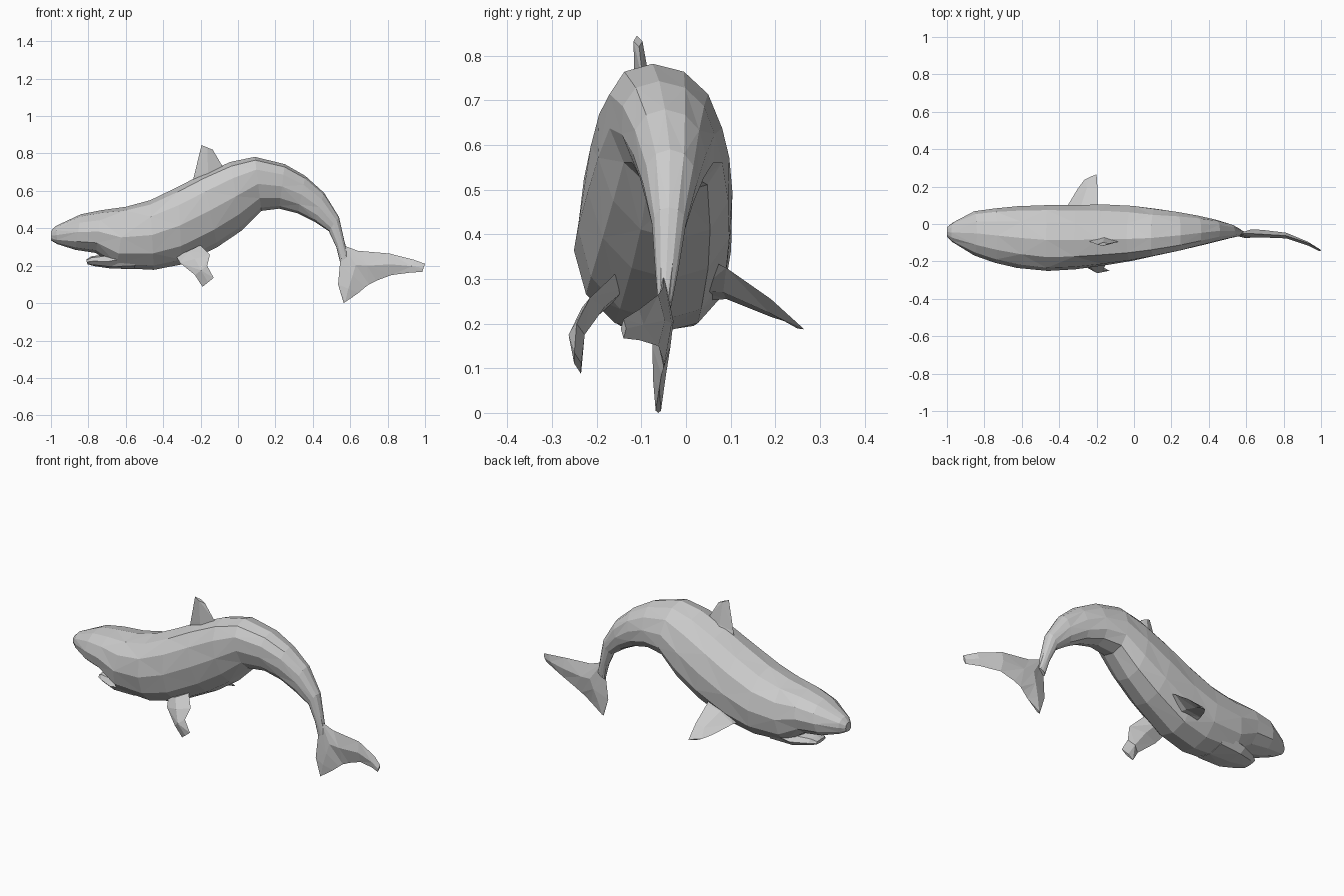
import bpy, bmesh, math
from mathutils import Vector


def loft(name, stations, sides, side=(0, 1, 0), power=1.0):
    """Skin rings; a station is (edge point, opposite edge point, half thickness)."""
    bm = bmesh.new()
    side = Vector(side).normalized()
    rings = []
    for a, b, half in stations:
        a, b = Vector(a), Vector(b)
        mid, arm = (a + b) / 2, (a - b) / 2
        ring = []
        for i in range(sides):
            t = 2 * math.pi * i / sides
            c, s = math.cos(t), math.sin(t)
            c = math.copysign(abs(c) ** power, c)
            s = math.copysign(abs(s) ** power, s)
            ring.append(bm.verts.new(mid + arm * c + side * half * s))
        rings.append(ring)
    for k, (r, q) in enumerate(zip(rings, rings[1:])):
        for i in range(sides):
            j = (i + 1) % sides
            # alternate the diagonals for a faceted skin
            if (i + k) % 2:
                bm.faces.new((r[i], r[j], q[j]))
                bm.faces.new((r[i], q[j], q[i]))
            else:
                bm.faces.new((r[i], r[j], q[i]))
                bm.faces.new((r[j], q[j], q[i]))
    bm.faces.new(rings[0])
    bm.faces.new(rings[-1])
    bmesh.ops.recalc_face_normals(bm, faces=bm.faces)
    mesh = bpy.data.meshes.new(name)
    bm.to_mesh(mesh)
    bm.free()
    obj = bpy.data.objects.new(name, mesh)
    bpy.context.collection.objects.link(obj)
    return obj


# Body: back x, z, belly x, z, half width, centre y, roll of the ridge
body = [
    (-1.0, .385, -1.0, .335, .025, -.043, 0),
    (-.975, .412, -.965, .315, .052, -.045, 0),
    (-.84, .475, -.87, .285, .118, -.05, 0),
    (-.73, .497, -.76, .268, .145, -.062, 0),
    (-.60, .515, -.65, .188, .165, -.07, .005),
    (-.47, .55, -.45, .178, .176, -.075, .01),
    (-.32, .622, -.30, .207, .172, -.07, .015),
    (-.19, .69, -.11, .30, .162, -.058, .025),
    (-.04, .755, .02, .388, .147, -.05, .03),
    (.09, .782, .125, .493, .126, -.045, .03),
    (.25, .743, .22, .505, .104, -.04, .02),
    (.36, .68, .32, .48, .082, -.037, .01),
    (.46, .59, .41, .435, .06, -.036, 0),
    (.54, .46, .485, .385, .038, -.038, 0),
    (.567, .34, .525, .30, .026, -.043, 0),
    (.59, .25, .545, .22, .014, -.048, 0),
]
loft("body", [((ax, cy - r, az), (bx, cy + r, bz), w)
              for ax, az, bx, bz, w, cy, r in body], 12, power=.92)

# Lower jaw, slightly open below the snout
jaw = [(-.812, .232, -.805, .208, .045), (-.785, .25, -.77, .198, .07),
       (-.70, .262, -.68, .185, .11), (-.55, .32, -.55, .182, .12)]
loft("lower_jaw", [((ax, -.065, az), (bx, -.065, bz), w)
                   for ax, az, bx, bz, w in jaw], 8, power=.85)

# Back fin
loft("dorsal_fin", [((-.25, -.085, .62), (-.06, -.085, .69), .028),
                    ((-.235, -.095, .68), (-.085, -.095, .735), .02),
                    ((-.195, -.11, .845), (-.135, -.105, .82), .01)], 4)

# Side fins, posed differently
loft("near_flipper", [((-.33, -.16, .25), (-.20, -.16, .31), .028),
                      ((-.31, -.20, .215), (-.15, -.215, .258), .025),
                      ((-.23, -.245, .15), (-.165, -.245, .20), .018),
                      ((-.19, -.235, .087), (-.13, -.25, .135), .008)], 4)
loft("far_flipper", [((-.37, .03, .25), (-.18, .04, .35), .03),
                     ((-.36, .09, .255), (-.195, .09, .325), .022),
                     ((-.30, .19, .215), (-.195, .19, .255), .012),
                     ((-.265, .237, .20), (-.20, .265, .187), .005)],
     4, side=(-.3, .3, .9))

# Tail fluke: one sweep from the lower tip past the root to the rear tip
fluke = [(.565, 0, .58, .01, -.062, .006), (.535, .10, .645, .055, -.06, .014),
         (.545, .21, .68, .085, -.055, .02), (.56, .31, .70, .10, -.05, .022),
         (.64, .28, .74, .12, -.052, .02), (.81, .265, .82, .15, -.062, .015),
         (.94, .232, .92, .163, -.105, .01), (1.0, .21, .985, .167, -.14, .006)]
loft("tail_fluke", [((ax, y, az), (bx, y, bz), w)
                    for ax, az, bx, bz, y, w in fluke], 4)
